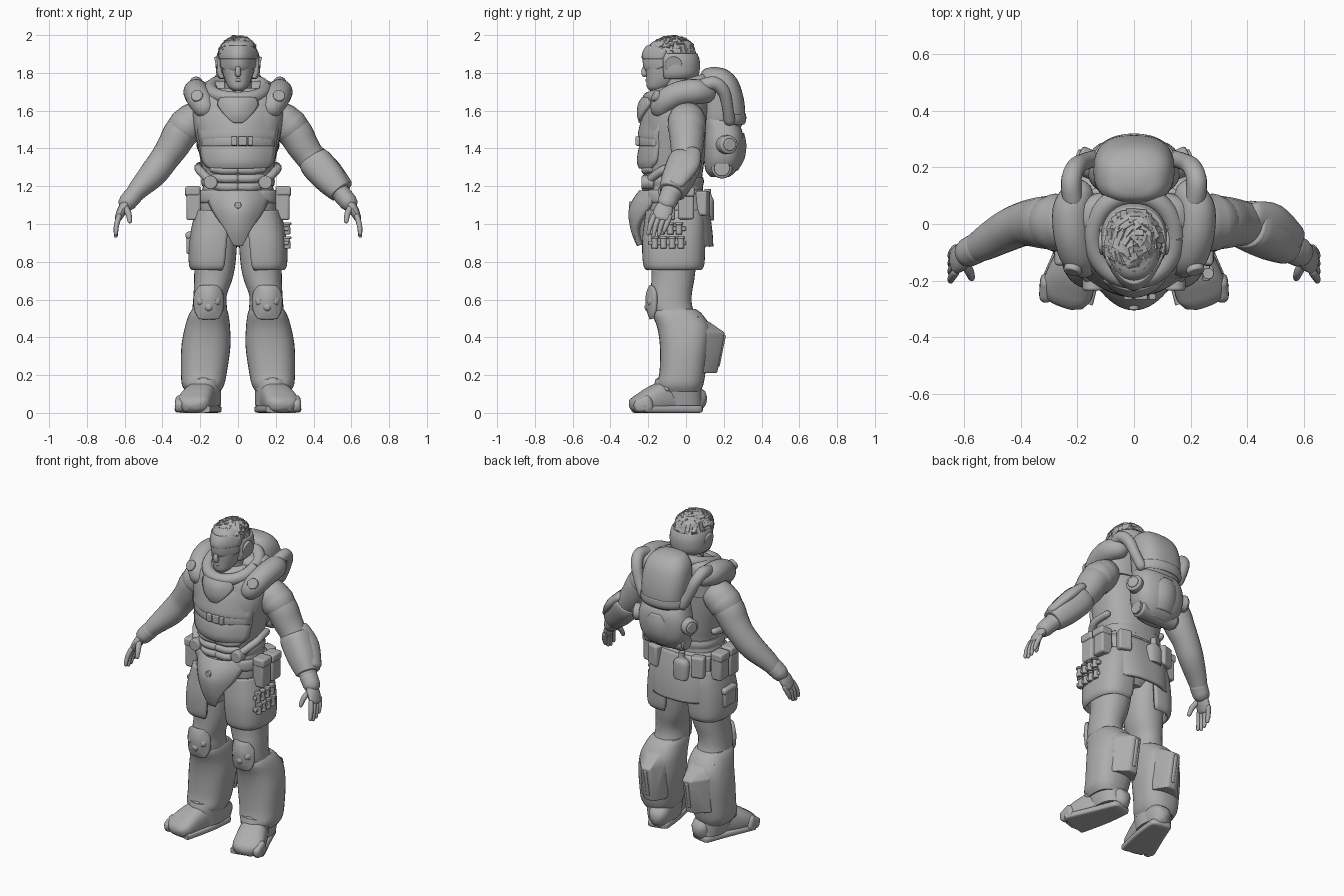
import bpy, bmesh, math, random
from mathutils import Vector, Matrix
random.seed(4)
V = Vector
grey = bpy.data.materials.new("plain_grey")
grey.diffuse_color = (0.42, 0.42, 0.42, 1)


def finish(name, bm, mirror=False, thick=0, bevel=0):
    bmesh.ops.recalc_face_normals(bm, faces=bm.faces)
    me = bpy.data.meshes.new(name)
    bm.to_mesh(me)
    bm.free()
    me.materials.append(grey)
    ob = bpy.data.objects.new(name, me)
    bpy.context.collection.objects.link(ob)
    if thick:
        m = ob.modifiers.new("thick", 'SOLIDIFY')
        m.thickness, m.offset = thick, 0
    if bevel:
        m = ob.modifiers.new("bevel", 'BEVEL')
        m.width, m.segments = bevel, 3
    if mirror:
        ob.modifiers.new("mirror", 'MIRROR')
    return ob


def smooth_rows(rows, n=4):
    # Catmull-Rom interpolation of number tuples
    out = []
    for i in range(len(rows) - 1):
        p = [rows[max(i - 1, 0)], rows[i], rows[i + 1], rows[min(i + 2, len(rows) - 1)]]
        for k in range(n):
            t = k / n
            out.append([0.5 * (2 * b + (c - a) * t + (2 * a - 5 * b + 4 * c - d) * t * t
                               + (3 * b - a - 3 * c + d) * t ** 3) for a, b, c, d in zip(*p)])
    return out + [list(rows[-1])]


def skin(name, rings, closed=True, **kw):
    bm = bmesh.new()
    vs = [[bm.verts.new(p) for p in r] for r in rings]
    n = len(rings[0])
    for a, b in zip(vs, vs[1:]):
        for i in range(n if closed else n - 1):
            j = (i + 1) % n
            bm.faces.new((a[i], a[j], b[j], b[i]))
    if closed:
        bm.faces.new(vs[0])
        bm.faces.new(vs[-1])
    return finish(name, bm, **kw)


def oval(a, e):
    c, s = math.cos(a), math.sin(a)
    return math.copysign(abs(c) ** (2 / e), c), math.copysign(abs(s) ** (2 / e), s)


def loft(name, rows, e=2.2, arc=None, seg=32, **kw):
    # stacked level ovals: rows of (z, cx, cy, rx, ry); arc in degrees gives an open shell
    if arc:
        ang = [math.radians(arc[0] + (arc[1] - arc[0]) * i / seg) for i in range(seg + 1)]
    else:
        ang = [math.tau * i / seg for i in range(seg)]
    rings = [[(x + rx * oval(a, e)[0], y + ry * oval(a, e)[1], z) for a in ang]
             for z, x, y, rx, ry in smooth_rows(rows)]
    return skin(name, rings, closed=not arc, **kw)


def tube(name, pts, ref=(0, 1, 0), e=2, seg=16, rounded=True, **kw):
    # swept oval: points of (x, y, z, r) or (x, y, z, r_side, r_ref)
    rows = smooth_rows([tuple(p) if len(p) == 5 else (*p, p[3]) for p in pts])
    pos = [V(r[:3]) for r in rows]
    rings = []
    for i, r in enumerate(rows):
        t = (pos[min(i + 1, len(pos) - 1)] - pos[max(i - 1, 0)]).normalized()
        s = t.cross(V(ref)).normalized()
        u = s.cross(t)

        def ring(off, k):
            return [pos[i] + t * off + k * (s * r[3] * x + u * r[4] * y)
                    for x, y in (oval(math.tau * j / seg, e) for j in range(seg))]
        caps = [(math.sin(a) * min(r[3:]), math.cos(a)) for a in (1.45, 1.05, 0.55)] if rounded else []
        if i == 0:
            rings += [ring(-o, k) for o, k in caps]
        rings.append(ring(0, 1))
        if i == len(rows) - 1:
            rings += [ring(o, k) for o, k in reversed(caps)]
    return skin(name, rings, **kw)


def rod(name, a, b, r, **kw):
    ref = (0, 0, 1) if abs(b[2] - a[2]) < abs(b[0] - a[0]) + abs(b[1] - a[1]) else (0, 1, 0)
    return tube(name, [(*a, r), (*b, r)], ref=ref, rounded=False, bevel=r * 0.2, **kw)


def plate(name, rows, cx=0, thick=0.025, **kw):
    # bowed front plate: rows of (z, half width, y, bow)
    rings = [[(cx + w * t / 8, y + b * (w * t / 8) ** 2, z) for t in range(-8, 9)]
             for z, w, y, b in smooth_rows(rows)]
    return skin(name, rings, closed=False, thick=thick, **kw)


def box(name, c, size, rot=(0, 0, 0), bevel=0.012, **kw):
    bm = bmesh.new()
    bmesh.ops.create_cube(bm, size=1)
    R = Matrix.Rotation(rot[2], 4, 'Z') @ Matrix.Rotation(rot[1], 4, 'Y') @ Matrix.Rotation(rot[0], 4, 'X')
    bm.transform(Matrix.Translation(c) @ R @ Matrix.Diagonal((*size, 1)))
    return finish(name, bm, bevel=bevel, **kw)


# legs, boots and leg armour
M = dict(mirror=True)
loft("leg", [(.45, .155, -.03, .1, .11), (.55, .15, -.075, .092, .112), (.62, .148, -.08, .088, .11),
             (.70, .132, -.07, .1, .113), (.78, .123, -.065, .108, .118), (.9, .115, -.06, .11, .125),
             (1.05, .1, -.05, .1, .125)], **M)
loft("shin_armour", [(.11, .185, -.03, .09, .105), (.15, .185, -.03, .112, .122), (.22, .18, -.018, .122, .122),
                     (.35, .17, -.008, .13, .13), (.45, .162, -.012, .12, .14), (.52, .155, -.045, .105, .133),
                     (.55, .15, -.06, .09, .112)], e=2.5, **M)
loft("ankle", [(.04, .17, -.03, .08, .115), (.13, .18, -.045, .09, .125), (.18, .18, -.045, .09, .115)], **M)
tube("boot", [(.15, .05, .07, .06, .07), (.16, -.01, .09, .068, .09), (.185, -.09, .088, .078, .088),
              (.215, -.17, .072, .088, .072), (.235, -.23, .053, .092, .053), (.242, -.25, .046, .088, .046)],
     ref=(0, 0, 1), e=2.7, seg=28, **M)
tube("boot_sole", [(.15, .065, .02, .064, .02), (.185, -.08, .02, .085, .02), (.235, -.235, .02, .1, .02),
                   (.24, -.25, .02, .098, .02)], ref=(0, 0, 1), e=5, seg=28, **M)
for k in range(4):
    tube("toe_cap", [(.172 + .045 * k, -.2, .05, .025, .045), (.176 + .045 * k, -.265 + abs(k - 1.5) * .008, .036, .024, .034)],
         ref=(0, 0, 1), e=3, **M)
tube("boot_strap", [(.11, -.09, .13, .02), (.15, -.13, .16, .02), (.2, -.14, .165, .02), (.26, -.1, .13, .02)], **M)
plate("knee_pad", [(.5, .045, -.178, 4), (.54, .065, -.193, 8), (.6, .07, -.2, 9), (.645, .06, -.192, 9),
                   (.67, .04, -.18, 6)], cx=.155, thick=.03, **M)
for x in (.115, .195):
    tube("knee_stud", [(x, -.17, .6, .03), (x, -.182, .59, .025)], ref=(0, 0, 1), **M)
tube("knee_boss", [(.155, -.185, .57, .03), (.155, -.195, .56, .025)], ref=(0, 0, 1), **M)
fin = ((.06, .52), (.14, .47), (.205, .425), (.165, .21), (.09, .215))
skin("calf_fin", [[(x, .06 + (y - .06) * k, z) for y, z in fin]
                  for x, k in ((.075, .3), (.115, .98), (.125, 1), (.165, 1), (.175, .98), (.245, .35))], bevel=.008, **M)
box("calf_vent", (.145, .185, .33), (.022, .02, .17), (-.2, 0, 0), bevel=.006, **M)

# hips, thigh plates and skirt
loft("hips", [(.9, 0, -.06, .06, .09), (.96, 0, -.06, .15, .12), (1.05, 0, -.06, .2, .145),
              (1.15, 0, -.06, .195, .15), (1.2, 0, -.06, .185, .15)], e=2.5)
loft("thigh_plate", [(.765, .135, -.065, .1, .135), (.79, .13, -.065, .118, .15), (.9, .122, -.065, .125, .155),
                     (1.0, .11, -.06, .12, .15), (1.07, .1, -.06, .11, .14)], e=2.6, arc=(-112, 105),
     thick=.025, **M)
loft("back_skirt", [(.88, 0, -.04, .2, .175), (.96, 0, -.04, .205, .17), (1.06, 0, -.045, .205, .16),
                    (1.16, 0, -.05, .2, .14)], e=2.6, arc=(25, 155), thick=.02)
loft("belt", [(1.11, 0, -.06, .205, .15), (1.125, 0, -.06, .213, .16), (1.165, 0, -.06, .21, .16),
              (1.18, 0, -.06, .2, .15)], e=2.5)
plate("groin_plate", [(1.17, .165, -.235, 4), (1.12, .15, -.27, 4.5), (1.06, .12, -.29, 5.5),
                      (.98, .065, -.28, 6), (.92, .035, -.26, 6), (.89, .02, -.245, 6)], thick=.03)
loft("groin_body", [(.89, 0, -.17, .02, .07), (.94, 0, -.17, .045, .09), (1.03, 0, -.17, .09, .11),
                    (1.1, 0, -.16, .13, .11), (1.16, 0, -.14, .15, .09)])
rod("groin_stud", (0, -.28, 1.1), (0, -.303, 1.1), .018)
box("side_pouch", (.235, -.1, 1.11), (.075, .085, .18), **M)
box("side_pouch", (.235, .0, 1.11), (.075, .085, .17), **M)
box("pouch_flap", (.24, -.1, 1.175), (.08, .092, .05), **M)
box("pouch_flap", (.24, .0, 1.17), (.08, .092, .05), **M)
box("back_pouch", (.15, .09, 1.11), (.08, .06, .13), (0, 0, -.3), **M)
loft("bottle", [(1.02, -.05, .115, .04, .03), (1.03, -.05, .115, .05, .033), (1.12, -.05, .115, .05, .033),
                (1.15, -.05, .115, .02, .02), (1.185, -.05, .115, .018, .018)])
for row, z in enumerate((.975, .9)):
    for k in range(4):
        y = -.175 + .046 * k + .01 * row
        rod("shell_round", (.262, y, z - .03), (.258, y, z + .03), .017)
        rod("shell_cap", (.262, y, z + .02), (.262, y, z + .034), .02)
    box("shell_strap", (.255, -.1, z), (.025, .2, .022), bevel=.005)
box("thigh_pouch", (-.25, -.06, .9), (.045, .11, .12))
box("thigh_pouch_flap", (-.255, -.06, .94), (.045, .12, .035))

# torso armour
loft("torso", [(1.15, 0, -.06, .185, .145), (1.24, 0, -.065, .18, .15), (1.32, 0, -.065, .195, .16),
               (1.42, 0, -.06, .215, .165), (1.52, 0, -.055, .235, .165), (1.6, 0, -.045, .24, .16),
               (1.67, 0, -.035, .215, .15), (1.72, 0, -.01, .16, .12)], e=2.5)
loft("upper_back", [(1.55, 0, .03, .22, .085), (1.68, 0, .03, .22, .09), (1.735, 0, .03, .2, .085),
                    (1.758, 0, .035, .16, .06)], e=2.5)
plate("chest_plate", [(1.62, .16, -.185, 1), (1.57, .195, -.215, 2), (1.5, .205, -.235, 2.4),
                      (1.46, .2, -.24, 2.4), (1.43, .195, -.228, 2.4), (1.38, .19, -.24, 2.6),
                      (1.33, .18, -.245, 2.8), (1.3, .15, -.235, 2.8)], thick=.03)
plate("chest_strap", [(1.415, .19, -.246, 2.5), (1.435, .19, -.248, 2.5), (1.455, .19, -.246, 2.5)], thick=.02)
for x, w in ((-.02, .03), (.025, .045), (.065, .025)):
    box("chest_buckle", (x, -.257, 1.44), (w, .022, .048), bevel=.005)
plate("throat_guard", [(1.665, .085, -.22, 4), (1.63, .1, -.24, 5), (1.58, .065, -.245, 5), (1.54, .02, -.235, 5)],
      thick=.03)
for z, w in ((1.285, .13), (1.24, .125), (1.195, .115)):
    for sx in (-1, 1):
        tube("abdomen_ridge", [(sx * .015, -.212, z, .024), (sx * w * .6, -.21, z, .024), (sx * w, -.185, z + .005, .02)],
             ref=(0, 0, 1))
rod("waist_clip", (.145, -.17, 1.22), (.145, -.235, 1.22), .036, **M)
tube("waist_hose", [(.15, -.195, 1.23, .022), (.185, -.155, 1.265, .022), (.21, -.1, 1.295, .022),
                    (.2, .0, 1.31, .02)], **M)
loft("waist_band", [(1.2, 0, -.06, .19, .15), (1.225, 0, -.06, .195, .155), (1.25, 0, -.06, .19, .15)], e=2.5)

# neck ring, shoulder collars and hoses
ring = [(.145 * math.cos(a), -.045 + .15 * math.sin(a), 1.715 + .05 * math.sin(a), .035)
        for a in (math.tau * i / 16 for i in range(17))]
tube("neck_ring", ring, ref=(0, 0, 1), rounded=False)
tube("shoulder_collar", [(.18, -.13, 1.62, .06), (.2, -.1, 1.655, .066), (.218, -.03, 1.69, .067),
                         (.22, .05, 1.7, .067), (.2, .1, 1.695, .058)], ref=(0, 0, 1), seg=24, **M)
rod("collar_port", (.205, -.12, 1.66), (.219, -.172, 1.683), .032, **M)
tube("pack_hose", [(.215, .08, 1.73, .036), (.222, .15, 1.745, .036), (.205, .2, 1.7, .034), (.175, .22, 1.62, .03),
                   (.14, .23, 1.55, .03)], ref=(1, 0, 0), **M)

# backpack
loft("backpack_dome", [(1.5, 0, .18, .11, .1), (1.55, 0, .195, .135, .115), (1.62, 0, .195, .142, .117),
                       (1.7, 0, .185, .142, .112), (1.77, 0, .17, .128, .098), (1.815, 0, .155, .09, .065),
                       (1.83, 0, .15, .03, .02)], e=2.6)
loft("backpack_base", [(1.25, 0, .18, .08, .05), (1.28, 0, .185, .12, .08), (1.34, 0, .195, .155, .1),
                       (1.43, 0, .2, .165, .105), (1.5, 0, .195, .15, .1), (1.56, 0, .17, .13, .085)], e=2.6)
loft("backpack_brow", [(1.53, 0, .19, .142, .112), (1.55, 0, .195, .147, .116), (1.58, 0, .195, .146, .116)],
     arc=(20, 160), thick=.015)
plate("backpack_muzzle", [(1.48, .03, .295, -4), (1.42, .07, .307, -5), (1.35, .08, .298, -5), (1.29, .05, .265, -4)])
rod("filter", (.13, .2, 1.42), (.2, .23, 1.42), .05, **M)
rod("filter_cap", (.18, .222, 1.42), (.208, .234, 1.42), .034, **M)
rod("pack_canister", (.13, .19, 1.295), (-.13, .19, 1.295), .055)
rod("canister_end", (.125, .19, 1.295), (.145, .19, 1.295), .042, **M)

# arms, bracers and hands
tube("arm", [(.23, .005, 1.54, .088, .09), (.3, .005, 1.485, .092, .094), (.342, .005, 1.415, .085, .088),
             (.39, .0, 1.345, .077, .078), (.45, -.025, 1.265, .073, .073), (.53, -.07, 1.18, .054, .06),
             (.59, -.105, 1.105, .036, .042)], seg=24, **M)
tube("sleeve_cap", [(.235, .005, 1.55, .095, .1), (.28, .005, 1.51, .098, .102)], seg=24, **M)
tube("wrist_cuff", [(.555, -.085, 1.15, .05, .054), (.585, -.1, 1.115, .048, .052)], seg=24, **M)
tube("forearm_guard", [(.395, -.0, 1.35, .08, .083), (.42, -.01, 1.315, .09, .09), (.49, -.045, 1.235, .084, .085),
                       (.545, -.075, 1.17, .065, .07)], e=2.4, seg=24, rounded=False, bevel=.01)
tube("forearm_fin", [(.43, .03, 1.38, .03, .05), (.5, .01, 1.31, .035, .06), (.575, -.05, 1.22, .025, .045)])
tube("palm", [(.592, -.105, 1.11, .027, .042), (.615, -.12, 1.07, .026, .05), (.632, -.13, 1.035, .02, .048)], **M)
for k in range(4):
    y = -.17 + .028 * k
    d = (.0, -.012, -.005, .015)[k]
    tube("finger", [(.63, y, 1.04, .0145), (.643, y - .018, .995, .014), (.647, y - .03, .95 + d, .0105)],
         seg=10, **M)
tube("thumb", [(.598, -.135, 1.09, .018), (.58, -.17, 1.055, .016), (.573, -.19, 1.015, .012)], seg=10, **M)

# head and headgear
loft("neck", [(1.62, 0, -.03, .085, .085), (1.72, 0, -.045, .072, .075), (1.8, 0, -.06, .07, .08)])
loft("head", [(1.705, 0, -.16, .025, .03), (1.725, 0, -.145, .05, .062), (1.77, 0, -.11, .072, .1),
              (1.82, 0, -.09, .085, .122), (1.88, 0, -.082, .092, .128), (1.93, 0, -.078, .092, .124),
              (1.965, 0, -.075, .072, .1), (1.983, 0, -.075, .03, .04)])
tube("nose", [(0, -.205, 1.85, .01), (0, -.222, 1.815, .014), (0, -.22, 1.795, .017)], seg=10)
tube("lips", [(-.025, -.192, 1.76, .006), (0, -.206, 1.762, .01), (.025, -.192, 1.76, .006)], ref=(0, 0, 1), seg=10)
plate("goggles", [(1.81, .04, -.205, 12), (1.83, .085, -.218, 13), (1.855, .09, -.222, 13), (1.875, .09, -.222, 13)],
      thick=.014)
plate("brow_visor", [(1.875, .095, -.226, 12), (1.895, .098, -.226, 12), (1.92, .095, -.217, 12),
                     (1.94, .06, -.203, 12)], thick=.016)
loft("rear_head_guard", [(1.775, 0, -.06, .09, .1), (1.8, 0, -.055, .105, .115), (1.86, 0, -.055, .108, .118),
                         (1.9, 0, -.06, .1, .11)], arc=(-30, 210), thick=.02)
rod("earpiece", (.095, -.065, 1.845), (.117, -.065, 1.84), .045, **M)

# hair: overlapping flat tufts on the crown
for i in range(85):
    a = i * 2.39996
    up = 1 - .75 * (i + .5) / 85
    flat = math.sqrt(1 - up * up)
    n = V((flat * math.cos(a), flat * math.sin(a), up))
    c = V((0, -.073, 1.89)) + V((n.x * .096, n.y * .122, n.z * .098))
    turn = (n + V([random.uniform(-.22, .22) for _ in range(3)])).to_track_quat('Z', 'Y').to_euler()
    box("hair_tuft", c, (random.uniform(.035, .045), random.uniform(.04, .055), .012), turn, bevel=0)

bpy.ops.object.select_all(action='SELECT')
bpy.context.view_layer.objects.active = bpy.context.selected_objects[0]
bpy.ops.object.shade_smooth_by_angle(angle=math.radians(40))
